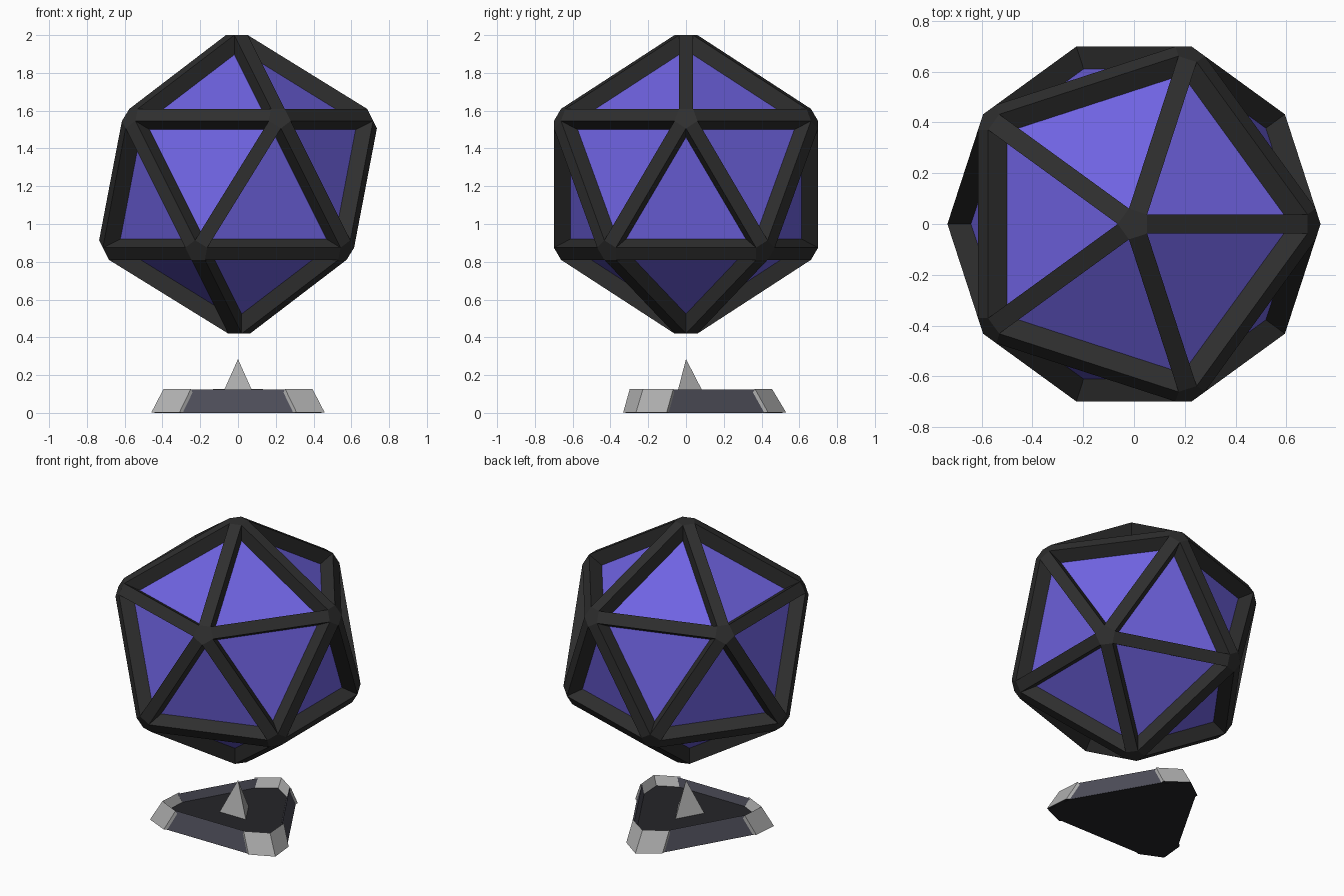
import bpy, bmesh, math
from mathutils import Vector

if "Cube" in bpy.data.objects:
    bpy.data.objects.remove(bpy.data.objects["Cube"])


def material(name, rgb):
    m = bpy.data.materials.new(name)
    m.diffuse_color = (*rgb, 1)
    m.use_nodes = True
    m.node_tree.nodes["Principled BSDF"].inputs["Base Color"].default_value = m.diffuse_color
    return m


PURPLE = material("violet", (0.16, 0.125, 0.76))
BLACK = material("frame black", (0.028, 0.028, 0.028))
LIGHT = material("light grey", (0.43, 0.43, 0.43))
SLATE = material("slate grey", (0.075, 0.075, 0.1))
DARK = material("dark floor", (0.018, 0.018, 0.022))


def finish(name, bm, mats):
    bmesh.ops.recalc_face_normals(bm, faces=bm.faces)
    me = bpy.data.meshes.new(name)
    bm.to_mesh(me)
    bm.free()
    for m in mats:
        me.materials.append(m)
    ob = bpy.data.objects.new(name, me)
    bpy.context.collection.objects.link(ob)
    return ob


CENTRE = Vector((0, 0, 1.21))

# violet icosahedron core
bm = bmesh.new()
bmesh.ops.create_icosphere(bm, subdivisions=1, radius=0.735)
finish("core", bm, [PURPLE]).location = CENTRE

# black frame: flat beam on every edge, pentagon cap on every corner
ico = bmesh.new()
bmesh.ops.create_icosphere(ico, subdivisions=1, radius=1)
ico.verts.index_update()
ico.faces.index_update()
bm = bmesh.new()
outer, inner = {}, {}
for f in ico.faces:
    fc = f.calc_center_median()
    for v in f.verts:
        n = v.co.normalized()
        p = n * 0.79 + (fc - n * fc.dot(n)).normalized() * 0.064
        outer[v, f] = bm.verts.new(p)
        inner[v, f] = bm.verts.new(p - n * 0.108)
for v in ico.verts:
    n = v.co.normalized()
    a = n.orthogonal().normalized()
    b = n.cross(a)
    ring = sorted((outer[v, f] for f in v.link_faces),
                  key=lambda q: math.atan2(q.co.dot(b), q.co.dot(a)))
    bm.faces.new(ring)
for e in ico.edges:
    (a, b), (f, g) = e.verts, e.link_faces
    bm.faces.new((outer[a, f], outer[b, f], outer[b, g], outer[a, g]))
for f in ico.faces:
    for l in f.loops:
        a, b = l.vert, l.link_loop_next.vert
        bm.faces.new((outer[a, f], outer[b, f], inner[b, f], inner[a, f]))
ico.free()
finish("frame", bm, [BLACK]).location = CENTRE


# base parts: a ridge (triangular section) swept over plan points
def ridge(name, stations, top, mat):
    bm = bmesh.new()
    rows = []
    for p, s in stations:
        p, s = Vector(p), Vector(s)
        rows.append([bm.verts.new((*q, z)) for q, z in
                     ((p, 0.002), (p - s / 2, top), (p - s, 0.002))])
    for r, t in zip(rows, rows[1:]):
        for i in range(3):
            j = (i + 1) % 3
            face = bm.faces.new((r[i], r[j], t[j], t[i]))
            face.material_index = 1 if i == 2 else 0   # underside is dark
    bm.faces.new(rows[0])
    bm.faces.new(rows[-1])
    return finish(name, bm, [mat, DARK])


# three corner blocks and three bars, 120 degrees apart (first corner at +y)
for k in range(3):
    turn = math.radians(120 * k)
    block = ridge(f"corner_block_{k + 1}",
                  [((-0.133, 0.435), (0, 0.14)), ((0, 0.53), (0, 0.15)),
                   ((0.133, 0.435), (0, 0.14))], 0.127, LIGHT)
    bar = ridge(f"base_bar_{k + 1}",
                [((-0.325, -0.322), (-0.12, -0.068)),
                 ((0.325, -0.322), (0.12, -0.068))], 0.124, SLATE)
    block.rotation_euler.z = bar.rotation_euler.z = turn

# dark floor plate inside the base
outline = []
for k in range(3):
    c, s = math.cos(math.radians(120 * k)), math.sin(math.radians(120 * k))
    for x, y in ((0.133, 0.435), (0, 0.53), (-0.133, 0.435)):
        outline.append(Vector((c * x - s * y, s * x + c * y, 0)))
bm = bmesh.new()
low = [bm.verts.new(p * 0.965) for p in outline]
high = [bm.verts.new(p * 0.88 + Vector((0, 0, 0.07))) for p in outline]
bm.faces.new(low)
bm.faces.new(high)
for i in range(9):
    j = (i + 1) % 9
    bm.faces.new((low[i], low[j], high[j], high[i]))
finish("floor_plate", bm, [DARK])

# three-sided centre spike
bm = bmesh.new()
tip = bm.verts.new((0, 0, 0.285))
foot = [bm.verts.new((0.112 * math.cos(math.radians(90 + 120 * k)),
                      0.112 * math.sin(math.radians(90 + 120 * k)), 0.068)) for k in range(3)]
bm.faces.new(foot)
for k in range(3):
    bm.faces.new((foot[k], foot[(k + 1) % 3], tip))
finish("centre_spike", bm, [LIGHT])
